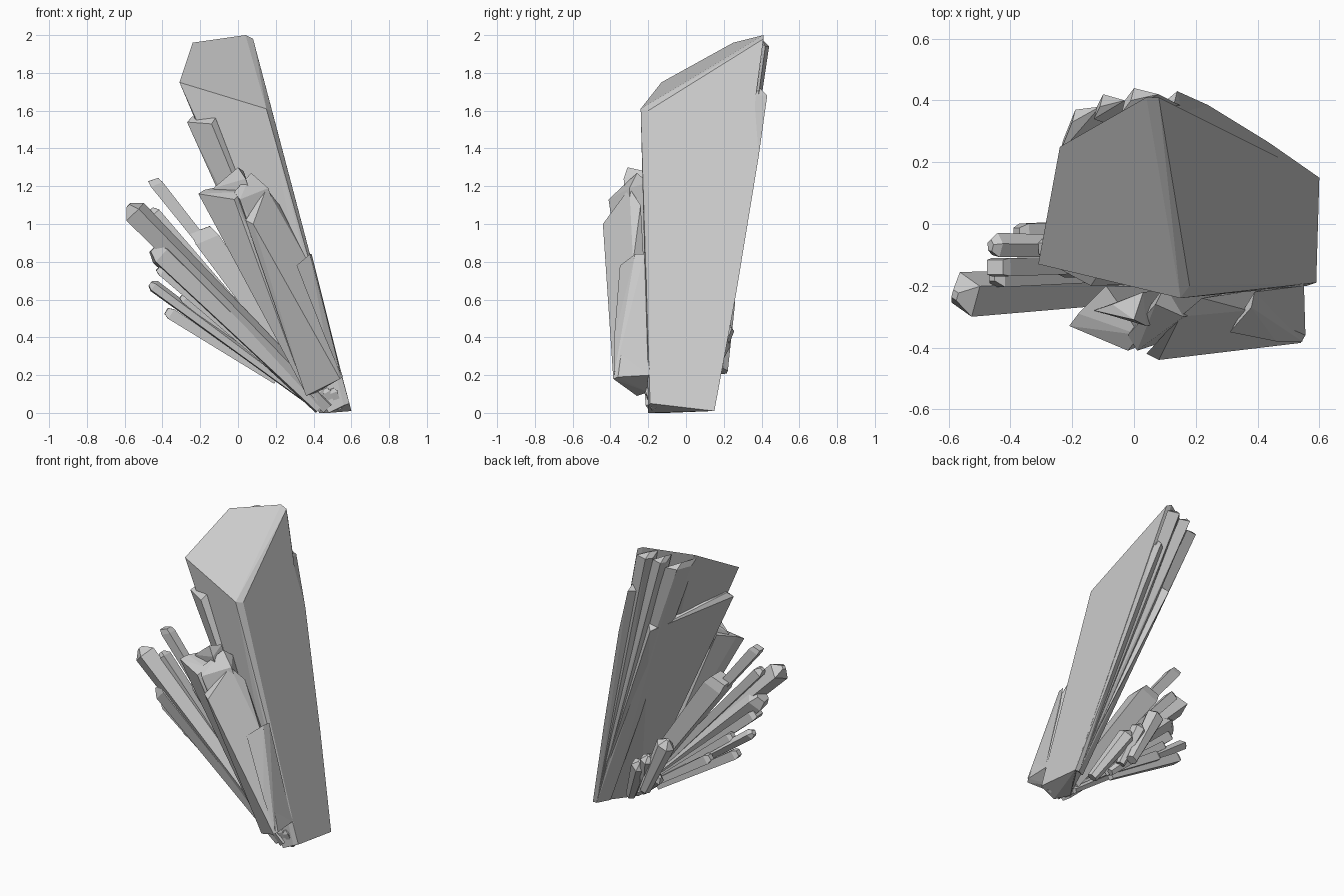
import bpy
import bmesh
import math
from mathutils import Vector

default_cube = bpy.data.objects.get("Cube")
if default_cube:
    bpy.data.objects.remove(default_cube, do_unlink=True)

# One plain grey stone material
stone = bpy.data.materials.new("grey_stone")
stone.use_nodes = True
stone_color = (0.6, 0.6, 0.6, 1)
stone.diffuse_color = stone_color
stone.node_tree.nodes["Principled BSDF"].inputs["Base Color"].default_value = stone_color


def hull(name, *points):
    """Make a flat-faced solid that wraps the given corner points."""
    mesh = bpy.data.meshes.new(name)
    bm = bmesh.new()
    for point in points:
        bm.verts.new(point)
    result = bmesh.ops.convex_hull(bm, input=bm.verts[:])
    unused = [item for item in result["geom_interior"] if isinstance(item, bmesh.types.BMVert)]
    bmesh.ops.delete(bm, geom=unused, context="VERTS")
    bmesh.ops.dissolve_limit(bm, angle_limit=math.radians(3), verts=bm.verts[:], edges=bm.edges[:])
    bmesh.ops.recalc_face_normals(bm, faces=bm.faces[:])
    bm.to_mesh(mesh)
    bm.free()
    mesh.materials.append(stone)
    solid = bpy.data.objects.new(name, mesh)
    bpy.context.collection.objects.link(solid)
    return solid


def crystal(name, base, tip, width, depth, sides=4, turn=45, point=0.5, slant=0.0, taper=0.6):
    """Make a tapering prism along base-tip, with a faceted or slanted end."""
    base, tip = Vector(base), Vector(tip)
    axis = (tip - base).normalized()
    across = axis.cross(Vector((0, 1, 0))).normalized()
    deep = axis.cross(across)
    shoulder = tip - axis * width * 0.5
    corners = []
    for center, scale, tilt in ((base, taper, 0), (shoulder, 1, slant), (tip, point, slant)):
        for i in range(sides):
            angle = math.radians(turn) + math.tau * i / sides
            side, back = math.cos(angle), math.sin(angle)
            offset = across * side * width + deep * back * depth
            corners.append(center + offset * scale * 0.7 + axis * tilt * side * width)
    return hull(name, *corners)


# Great leaning crystal with a slanted cap
hull("main_crystal",
     (-.31, -.13, 1.75), (-.24, .25, 1.96), (.04, .41, 2), (.08, .41, 1.98),
     (.18, -.2, 1.6), (.15, -.24, 1.61),
     (.6, .15, .01), (.59, -.19, .05), (.56, -.2, .04), (.48, -.2, 0), (.43, -.1, 0))

# Wide plate grown on the left rear face, with its top ending lower
hull("side_plate",
     (-.27, -.13, 1.54), (-.24, -.1, 1.57), (-.14, -.2, 1.53), (-.12, -.17, 1.56),
     (.02, .36, 1.41), (.05, .33, 1.44),
     (.59, .15, .01), (.48, -.18, .02), (.42, -.11, .01))

# Thin blades running the length of the back
foot = (.6, .15, .01)
inner_foot = (.5, .1, .03)


def back_blade(name, left, ridge, right, top, *bends):
    """Make a long blade from a three-cornered top down to the shared foot."""
    low = [(x, y, top) for x, y in (left, ridge, right)]
    high = [(x - .01, y - .04, top + .04) for x, y in (left, ridge)]
    hull(name, *low, *high, *bends, foot, inner_foot, (.57, .15, .01))


back_blade("back_blade_right", (.08, .38), (.14, .43), (.155, .36), 1.68,
           (.24, .385, 1.36), (.435, .265, .63))
back_blade("back_blade_tall", (-.03, .4), (0, .44), (.08, .42), 1.94)
back_blade("back_blade_middle", (-.12, .38), (-.1, .42), (-.03, .4), 1.93)
back_blade("back_blade_left", (-.23, .27), (-.19, .37), (-.11, .38), 1.89)

# Broad crystals against the front
hull("front_blade",
     (.15, -.3, 1.19), (.04, -.42, 1.02), (.08, -.44, 1), (.22, -.24, 1.1),
     (.37, -.28, .8), (.36, -.26, .09), (.42, -.2, .11),
     (.54, -.385, .18), (.555, -.36, .19), (.55, -.19, .2))
hull("front_shard",
     (.39, -.22, .84), (.31, -.35, .78), (.38, -.27, .84), (.42, -.21, .7),
     (.545, -.38, .2), (.55, -.2, .2), (.46, -.38, .4))
hull("front_pillar",
     (.07, -.26, 1.27), (-.02, -.36, 1.17), (.01, -.41, 1.13), (.16, -.3, 1.19),
     (.1, -.2, 1.22), (.36, -.2, .12), (.37, -.26, .1), (.5, -.25, .18))
hull("front_left_pillar",
     (-.21, -.33, 1.16), (-.18, -.29, 1.18), (-.02, -.41, 1.13), (.02, -.36, 1.17),
     (-.09, -.2, 1.2), (.36, -.18, .12), (.36, -.25, .1), (.45, -.22, .14))
hull("front_point",
     (0, -.31, 1.3), (-.07, -.26, 1.24), (.04, -.33, 1.24), (-.13, -.28, 1.19),
     (.03, -.22, 1.28), (.4, -.2, .12), (.42, -.25, .13))

# Fan of slim crystals reaching to the left
crystal("fan_top", (.45, -.12, .1), (-.45, -.14, 1.235), width=.065, depth=.06, point=.8, slant=.2)
crystal("fan_broad", (.43, -.1, .08), (-.2, -.11, .97), width=.13, depth=.13, point=.8, slant=.15)
crystal("fan_spear", (.48, -.17, .03), (-.58, -.23, 1.1), width=.1, depth=.11, turn=20, point=.25)
crystal("fan_spear_rear", (.45, -.14, .04), (-.46, -.17, 1.08), width=.06, depth=.07, point=.4)
crystal("fan_block", (.44, -.15, .03), (-.44, -.2, .88), width=.11, depth=.12, sides=5, point=.6)
crystal("fan_block_lower", (.44, -.12, .02), (-.42, -.18, .77), width=.06, depth=.1, point=.7)
crystal("fan_low", (.42, -.08, .03), (-.465, -.07, .685), width=.05, depth=.06, sides=5, point=.5)
crystal("fan_low_rear", (.3, -.02, .14), (-.3, -.08, .62), width=.05, depth=.06, point=.6)
crystal("fan_lowest", (.2, .01, .17), (-.38, -.03, .54), width=.06, depth=.06, point=.6)
crystal("fan_lowest_rear", (.24, .03, .18), (-.19, 0, .47), width=.06, depth=.06, point=.6)

# Short points behind the fan
crystal("rear_point", (.18, .19, .22), (-.01, .21, .62), width=.09, depth=.08, sides=6, turn=10, point=.2)
crystal("rear_point_small", (.22, .13, .2), (.13, .22, .48), width=.07, depth=.07, sides=6, point=.2)
crystal("rear_stub", (.26, .08, .15), (.1, .14, .31), width=.06, depth=.06, sides=5, point=.3)
crystal("rear_bud", (.38, .05, .08), (.2, .2, .41), width=.08, depth=.08, sides=6, point=.3)

# Little shards fanning out at the foot
for i in range(4):
    shift = i * .04
    crystal("foot_shard", (.48 + shift / 2, -.17, .02), (.38 + shift, -.2, .13), width=.04, depth=.04, point=.5)
